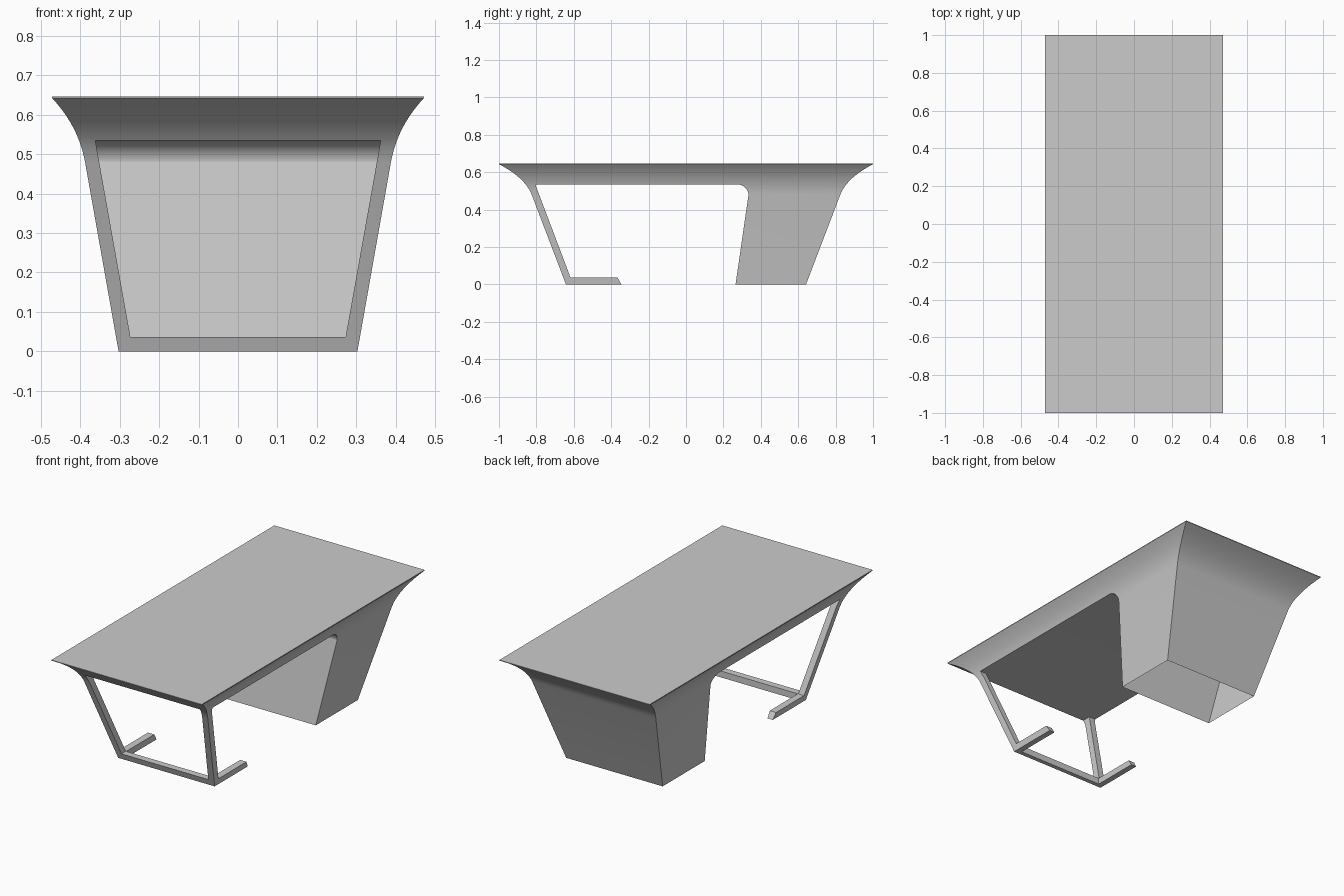
import bpy, bmesh, math

if "Cube" in bpy.data.objects:
    bpy.data.objects.remove(bpy.data.objects["Cube"])


def add_object(name, bm):
    bmesh.ops.recalc_face_normals(bm, faces=bm.faces)
    mesh = bpy.data.meshes.new(name)
    bm.to_mesh(mesh)
    bm.free()
    ob = bpy.data.objects.new(name, mesh)
    bpy.context.collection.objects.link(ob)
    return ob


def loft(name, rings):
    """Closed solid through rings of equal vertex count."""
    bm = bmesh.new()
    loops = [[bm.verts.new(p) for p in ring] for ring in rings]
    n = len(loops[0])
    for a, b in zip(loops, loops[1:]):
        for i in range(n):
            j = (i + 1) % n
            bm.faces.new((a[i], a[j], b[j], b[i]))
    bm.faces.new(loops[0])
    bm.faces.new(loops[-1])
    return add_object(name, bm)


def cut(target, cutter):
    mod = target.modifiers.new("cut", 'BOOLEAN')
    mod.operation = 'DIFFERENCE'
    mod.solver = 'EXACT'
    mod.object = cutter
    bpy.context.view_layer.objects.active = target
    bpy.ops.object.modifier_apply(modifier=mod.name)
    bpy.data.objects.remove(cutter, do_unlink=True)


# Tapered body that flares in a smooth curve out to the table top
def bezier(a, b, c, t):
    return (1 - t) ** 2 * a + 2 * t * (1 - t) * b + t * t * c


levels = [(0.303, 0.642, 0.0)]
STEPS = 10
for i in range(STEPS + 1):
    t = i / STEPS
    levels.append((bezier(0.388, 0.404, 0.472, t),
                   bezier(0.825, 0.860, 1.0, t),
                   bezier(0.48, 0.57, 0.643, t)))
levels.append((0.472, 1.0, 0.647))
table = loft("table", [[(-x, -y, z), (x, -y, z), (x, y, z), (-x, y, z)]
                       for x, y, z in levels])

# Knee space seen from the side, with a rounded corner at the cabinet
UNDER = 0.535
R = 0.062
void = [(-0.617, 0.036), (-0.806, UNDER)]
for i in range(9):
    a = math.radians(90 - i * 82 / 8)
    void.append((0.273 + R * math.cos(a), UNDER - R + R * math.sin(a)))
void += [(0.265, 0.0), (0.251, -0.1), (-0.288, -0.1), (-0.345, 0.0), (-0.366, 0.036)]
cut(table, loft("knee_space_cutter",
                [[(x, y, z) for y, z in void] for x in (-1, 1)]))

# Opening in the front leg frame
opening = [(-0.273, 0.036), (0.273, 0.036), (0.362, UNDER), (-0.362, UNDER)]
cut(table, loft("front_opening_cutter",
                [[(x, y, z) for x, z in opening] for y in (-1.5, -0.5)]))

# Gap between the two feet, leaving the low crossbar
gap = [(-0.27, -0.617), (0.27, -0.617), (0.27, -0.2), (-0.27, -0.2)]
cut(table, loft("foot_gap_cutter",
                [[(x, y, z) for x, y in gap] for z in (-0.1, 0.1)]))

# Cabinet is a hollow shell, open underneath
bm = bmesh.new()
bm.from_mesh(table.data)
base = [f for f in bm.faces
        if abs(f.normal.z) > 0.99 and all(abs(v.co.z) < 1e-4 and v.co.y > 0.2 for v in f.verts)]
bmesh.ops.delete(bm, geom=base, context='FACES')
bm.to_mesh(table.data)
bm.free()

# Smooth flare and fillet, sharp corners
bpy.ops.object.select_all(action='DESELECT')
table.select_set(True)
bpy.context.view_layer.objects.active = table
bpy.ops.object.shade_smooth_by_angle(angle=math.radians(30))
